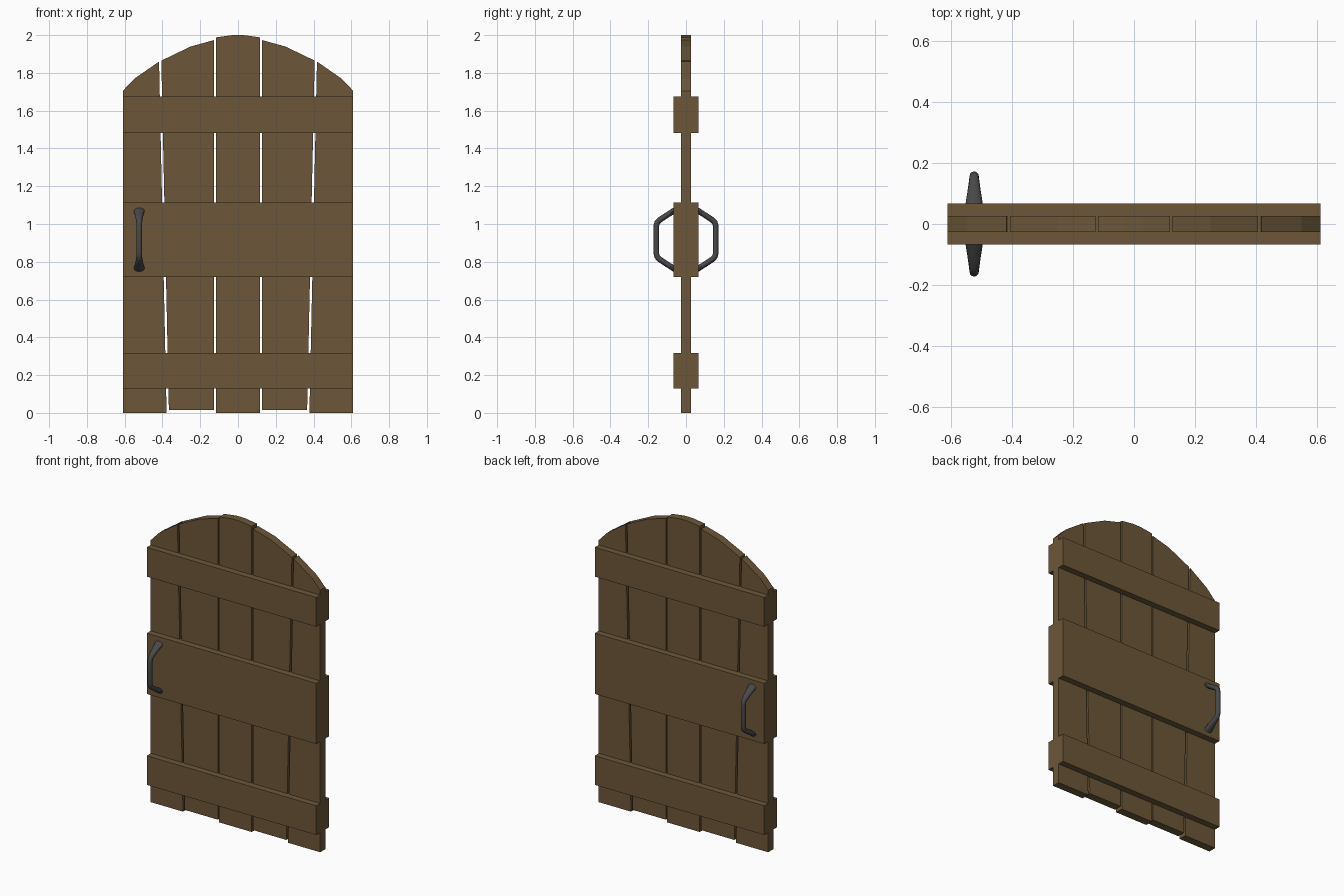
import bpy, bmesh, math
from mathutils import Vector

if "Cube" in bpy.data.objects:
    bpy.data.objects.remove(bpy.data.objects["Cube"])


def material(name, rgb):
    m = bpy.data.materials.new(name)
    m.diffuse_color = (*rgb, 1)
    m.use_nodes = True
    m.node_tree.nodes["Principled BSDF"].inputs["Base Color"].default_value = m.diffuse_color
    return m


WOOD = material("wood", (0.15, 0.095, 0.04))
IRON = material("iron", (0.065, 0.065, 0.068))


def finish(bm, name, mat):
    bmesh.ops.recalc_face_normals(bm, faces=bm.faces[:])
    me = bpy.data.meshes.new(name)
    bm.to_mesh(me)
    bm.free()
    me.materials.append(mat)
    ob = bpy.data.objects.new(name, me)
    bpy.context.collection.objects.link(ob)
    return ob


def slab(name, outline, y0, y1):
    """Extrude an x-z outline from y0 to y1."""
    bm = bmesh.new()
    face = bm.faces.new([bm.verts.new((x, y0, z)) for x, z in outline])
    ext = bmesh.ops.extrude_face_region(bm, geom=[face])["geom"]
    verts = [g for g in ext if isinstance(g, bmesh.types.BMVert)]
    bmesh.ops.translate(bm, verts=verts, vec=(0, y1 - y0, 0))
    return finish(bm, name, WOOD)


# Vertical planks: arched tops, outer gaps lean slightly outward
PY = (-0.026, 0.026)
outer = [(0.61, 0), (0.61, 1.705), (0.548, 1.77), (0.418, 1.86), (0.378, 0)]
inner = [(0.366, 0.015), (0.406, 1.865), (0.25, 1.94), (0.126, 1.974), (0.126, 0.015)]
middle = [(0.117, 0), (0.117, 1.988), (0.03, 2.0), (-0.03, 2.0), (-0.117, 1.988), (-0.117, 0)]
slab("middle_plank", middle, *PY)
for side, s in (("right", 1), ("left", -1)):
    slab("outer_plank_" + side, [(s * x, z) for x, z in outer], *PY)
    slab("inner_plank_" + side, [(s * x, z) for x, z in inner], *PY)

# Horizontal rails passing through the planks
for name, z0, z1 in (("bottom_rail", 0.128, 0.318), ("middle_rail", 0.72, 1.115),
                     ("top_rail", 1.483, 1.674)):
    slab(name, [(-0.61, z0), (0.61, z0), (0.61, z1), (-0.61, z1)], -0.067, 0.067)


# Pull handles: lofted oval sections, flared where they meet the rail
def handle(name, sign, cx=-0.523, cz=0.917, sides=12):
    half = [(0.05, 0.162, 0.030), (0.068, 0.151, 0.028), (0.105, 0.127, 0.022),
            (0.141, 0.103, 0.017), (0.153, 0.090, 0.0155), (0.157, 0.074, 0.015)]
    path = half + [(d, -z, w) for d, z, w in reversed(half)]
    pts = [Vector((d, z)) for d, z, _ in path]
    bm = bmesh.new()
    rings = []
    for i, (d, z, w) in enumerate(path):
        t = (pts[min(i + 1, len(pts) - 1)] - pts[max(i - 1, 0)]).normalized()
        n = Vector((-t.y, t.x))
        ring = []
        for k in range(sides):
            a = 2 * math.pi * k / sides
            p = pts[i] + n * (0.015 * math.sin(a))
            ring.append(bm.verts.new((cx + w * math.cos(a), sign * p.x, cz + p.y)))
        rings.append(ring)
    for a, b in zip(rings, rings[1:]):
        for k in range(sides):
            j = (k + 1) % sides
            bm.faces.new((a[k], a[j], b[j], b[k]))
    bm.faces.new(rings[0])
    bm.faces.new(rings[-1])
    ob = finish(bm, name, IRON)
    bpy.ops.object.select_all(action='DESELECT')
    ob.select_set(True)
    bpy.context.view_layer.objects.active = ob
    bpy.ops.object.shade_smooth_by_angle(angle=math.radians(45))


handle("front_handle", -1)
handle("back_handle", 1)
